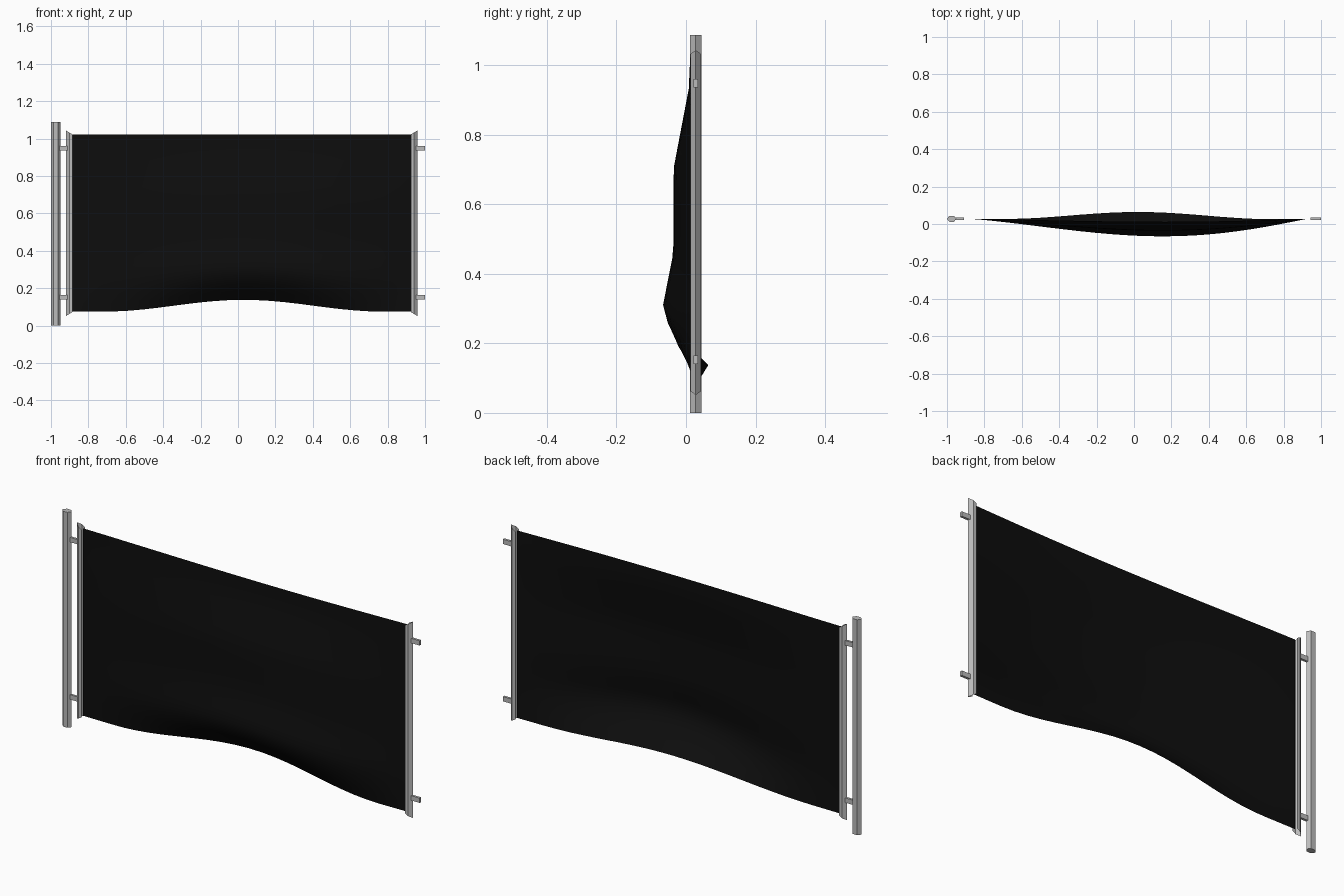
import bpy, bmesh
from math import sin, cos, pi

cube = bpy.data.objects.get("Cube")
if cube:
    bpy.data.objects.remove(cube, do_unlink=True)


def material(name, value):
    m = bpy.data.materials.new(name)
    m.use_nodes = True
    colour = (value, value, value, 1)
    m.diffuse_color = colour
    m.node_tree.nodes["Principled BSDF"].inputs["Base Color"].default_value = colour
    return m


metal = material("grey metal", 0.5)
black = material("black cloth", 0.004)
MID_Y = 0.028
TOP = 1.022


def build(name, bm, mat):
    bmesh.ops.recalc_face_normals(bm, faces=bm.faces)
    mesh = bpy.data.meshes.new(name)
    bm.to_mesh(mesh)
    bm.free()
    mesh.materials.append(mat)
    ob = bpy.data.objects.new(name, mesh)
    bpy.context.collection.objects.link(ob)
    return ob


def post(name, x, height):
    # Six-sided upright with ridges to left and right
    bm = bmesh.new()
    ring = [bm.verts.new((x + 0.025 * cos(k * pi / 3),
                          MID_Y + 0.0185 * sin(k * pi / 3), 0)) for k in range(6)]
    face = bm.faces.new(ring)
    out = bmesh.ops.extrude_face_region(bm, geom=[face])
    for v in out["geom"]:
        if isinstance(v, bmesh.types.BMVert):
            v.co.z = height
    build(name, bm, metal)


def channel(name, inner, side):
    # Open half-hexagon rail gripping the cloth, ends cut on a slant
    bm = bmesh.new()
    section = [(0, -0.015), (0.018, -0.015), (0.036, 0), (0.018, 0.015), (0, 0.015)]
    pairs = []
    for out, y in section:
        flare = 0.6 * out
        pairs.append([bm.verts.new((inner + side * out, MID_Y + y, z))
                      for z in (0.073 - flare, TOP + flare)])
    for (a, b), (c, d) in zip(pairs, pairs[1:]):
        bm.faces.new((a, c, d, b))
    build(name, bm, metal)


def peg(name, x0, x1, z):
    bm = bmesh.new()
    bmesh.ops.create_cube(bm, size=1)
    for v in bm.verts:
        v.co.x = (x0 + x1) / 2 + v.co.x * (x1 - x0)
        v.co.y = MID_Y + v.co.y * 0.012
        v.co.z = z + v.co.z * 0.024
    build(name, bm, metal)


def lerp_profile(points, t):
    for (t0, a), (t1, b) in zip(points, points[1:]):
        if t <= t1:
            return a + (b - a) * (t - t0) / (t1 - t0)
    return points[-1][1]


def cloth(name, x0, x1, cols=24, rows=20):
    # Billowing sheet: belly to the front, lower edge lifted and blown back
    belly = [(0, -0.007), (0.12, -0.075), (0.2, -0.094), (0.37, -0.064),
             (0.64, -0.064), (0.9, -0.02), (1, -0.016)]
    bm = bmesh.new()
    grid = []
    for i in range(cols + 1):
        u = i / cols
        x = x0 + u * (x1 - x0)
        wave = sin(pi * u ** 1.25)
        lift = cos(pi / 2 * min(1, abs(x - 0.03) / 0.75)) ** 2
        low = 0.075 + 0.063 * lift
        column = []
        for j in range(rows + 1):
            t = j / rows
            y = MID_Y + lerp_profile(belly, t) * wave
            y += 0.043 * lift * max(0, 1 - t / 0.12)
            column.append(bm.verts.new((x, y, low + t * (TOP - low))))
        grid.append(column)
    for a, b in zip(grid, grid[1:]):
        for j in range(rows):
            bm.faces.new((a[j], b[j], b[j + 1], a[j + 1]))
    for f in bm.faces:
        f.smooth = True
    build(name, bm, black)


post("upright_post", -0.975, 1.088)
channel("right_channel", -0.884, -1)
channel("left_channel", 0.924, 1)
for level, z in (("lower", 0.153), ("upper", 0.948)):
    peg(level + "_right_peg", -0.96, -0.91, z)
    peg(level + "_left_peg", 0.945, 1.0, z)
cloth("banner_cloth", -0.886, 0.926)
